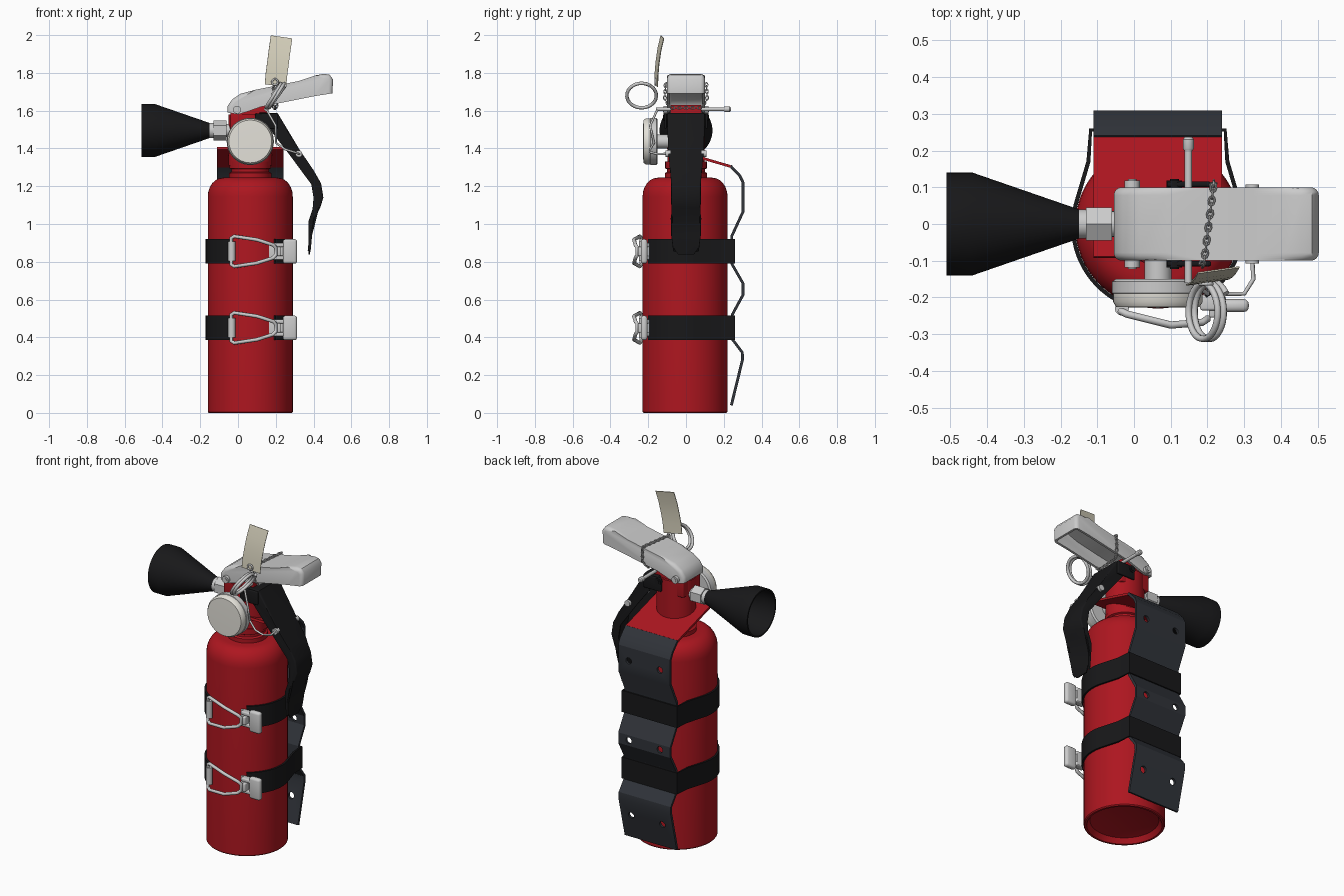
import bpy, bmesh
from math import sin, cos, pi, radians
from mathutils import Vector, Matrix

if "Cube" in bpy.data.objects:
    bpy.data.objects.remove(bpy.data.objects["Cube"])


def mat(name, col):
    m = bpy.data.materials.new(name)
    m.diffuse_color = (*col, 1)
    m.use_nodes = True
    m.node_tree.nodes["Principled BSDF"].inputs["Base Color"].default_value = m.diffuse_color
    return m


RED = mat("red_paint", (0.42, 0.008, 0.014))
BLACK = mat("black_plastic", (0.009, 0.009, 0.01))
SLATE = mat("dark_steel", (0.03, 0.034, 0.042))
CREAM = mat("cream_card", (0.72, 0.68, 0.54))
FACE = mat("gauge_white", (0.78, 0.76, 0.7))


def finish(ob, m=None, angle=35):
    """Bake modifiers or curve into a plain mesh and shade it."""
    dg = bpy.context.evaluated_depsgraph_get()
    me = bpy.data.meshes.new_from_object(ob.evaluated_get(dg))
    name, mw = ob.name, ob.matrix_world.copy()
    bpy.data.objects.remove(ob)
    new = bpy.data.objects.new(name, me)
    new.matrix_world = mw
    bpy.context.collection.objects.link(new)
    me.materials.clear()
    if m:
        me.materials.append(m)
    bpy.ops.object.select_all(action='DESELECT')
    new.select_set(True)
    bpy.context.view_layer.objects.active = new
    bpy.ops.object.shade_smooth_by_angle(angle=radians(angle))
    return new


def link(name, data):
    ob = bpy.data.objects.new(name, data)
    bpy.context.collection.objects.link(ob)
    return ob


def from_bm(name, bm):
    me = bpy.data.meshes.new(name)
    bm.to_mesh(me)
    bm.free()
    return link(name, me)


def lathe(name, prof, center, axis='Z', m=None, n=48, scale_y=1):
    """Revolve (radius, height) points around an axis through center."""
    rot = {'Z': Matrix(), 'X': Matrix.Rotation(pi / 2, 4, 'Y'),
           'Y': Matrix.Rotation(-pi / 2, 4, 'X')}[axis]
    bm = bmesh.new()
    rings = [[bm.verts.new((r * cos(2 * pi * k / n), scale_y * r * sin(2 * pi * k / n), h))
              for k in range(n)] for r, h in prof]
    for a, b in zip(rings, rings[1:]):
        for k in range(n):
            bm.faces.new((a[k], a[k - 1], b[k - 1], b[k]))
    bmesh.ops.remove_doubles(bm, verts=bm.verts[:], dist=1e-5)
    bmesh.ops.recalc_face_normals(bm, faces=bm.faces[:])
    bm.transform(Matrix.Translation(center) @ rot)
    return finish(from_bm(name, bm), m)


def rod(name, r, a, b, center, axis, m=None, n=24):
    return lathe(name, [(0, a), (r, a), (r, b), (0, b)], center, axis, m, n)


def tube(name, paths, r, cyclic=False, m=None, res=2):
    cu = bpy.data.curves.new(name, 'CURVE')
    cu.dimensions = '3D'
    cu.bevel_depth, cu.bevel_resolution = r, res
    cu.use_fill_caps = True
    for pts in paths:
        s = cu.splines.new('POLY')
        s.points.add(len(pts) - 1)
        for p, q in zip(s.points, pts):
            p.co = (*q, 1)
        s.use_cyclic_u = cyclic
    return finish(link(name, cu), m, 50)


def ribbon(name, pts, ext, thick, m, cutter=None):
    """Extrude an open path sideways into a thin plate."""
    bm = bmesh.new()
    a = [bm.verts.new(p) for p in pts]
    b = [bm.verts.new(Vector(p) + Vector(ext)) for p in pts]
    for i in range(len(a) - 1):
        bm.faces.new((a[i], a[i + 1], b[i + 1], b[i]))
    ob = from_bm(name, bm)
    s = ob.modifiers.new("thick", 'SOLIDIFY')
    s.thickness, s.offset = thick, 0
    if cutter:
        c = ob.modifiers.new("holes", 'BOOLEAN')
        c.object, c.solver = cutter, 'EXACT'
    return finish(ob, m, 25)


def box(name, c, size, bevel, m=None):
    bm = bmesh.new()
    bmesh.ops.create_cube(bm, size=1)
    bm.transform(Matrix.Translation(c) @ Matrix.Diagonal((*size, 1)))
    bmesh.ops.bevel(bm, geom=bm.edges[:], offset=bevel, segments=3, profile=0.5, affect='EDGES')
    return finish(from_bm(name, bm), m)


def channel(name, outer, inner, w, bevel, thick, m=None, width=None):
    """Hollow lever: outer path skinned, two cheeks, open on the inner path."""
    prof = outer + inner
    bm = bmesh.new()
    f = [bm.verts.new((x, -w, z)) for x, z in prof]
    b = [bm.verts.new((x, w, z)) for x, z in prof]
    bm.faces.new(f[::-1])
    bm.faces.new(b)
    for i in range(len(outer) - 1):
        bm.faces.new((f[i], f[i + 1], b[i + 1], b[i]))
    rim = [bm.edges.get((s[i], s[i + 1])) for s in (f, b) for i in range(len(outer) - 1)]
    bmesh.ops.bevel(bm, geom=rim, offset=bevel, segments=4, profile=0.5, affect='EDGES')
    if width:
        for v in bm.verts:
            v.co.y *= width(v.co.z)
    ob = from_bm(name, bm)
    s = ob.modifiers.new("wall", 'SOLIDIFY')
    s.thickness, s.offset = thick, -1
    return finish(ob, m, 40)


CX, CY = 0.065, -0.005

# Cylinder with rounded shoulder and recessed base
shoulder = [(0.145 + 0.08 * cos(t * pi / 12), 1.145 + 0.1 * sin(t * pi / 12)) for t in range(7)]
lathe("tank", [(0, 0.05), (0.12, 0.045), (0.19, 0.03), (0.208, 0), (0.22, 0), (0.225, 0.006)]
      + shoulder + [(0, 1.245)], (CX, CY, 0), m=RED, n=64)
lathe("neck_collar", [(0.112, 1.23), (0.112, 1.27), (0.1, 1.276), (0.1, 1.29), (0.11, 1.295),
                      (0.11, 1.33), (0, 1.33)], (CX, 0, 0), m=RED)
lathe("valve_body", [(0.115, 1.31), (0.115, 1.58), (0, 1.58)], (CX, 0, 0), m=RED, scale_y=0.85)
box("valve_top", (0.06, 0, 1.56), (0.2, 0.165, 0.14), 0.008, RED)

# Hanging plate and wavy wall bracket with screw holes
ribbon("hanger_plate", [(-0.11, -0.09, 1.4), (-0.11, 0.235, 1.305)], (0.35, 0, 0), 0.014, RED)
bm = bmesh.new()
for z in (1.14, 0.655, 0.19):
    for x in (-0.04, 0.17):
        bmesh.ops.create_cone(bm, cap_ends=True, segments=20, radius1=0.019, radius2=0.019, depth=0.3,
                              matrix=Matrix.Translation((x, 0.3, z)) @ Matrix.Rotation(pi / 2, 4, 'X'))
holes = from_bm("hole_cutter", bm)
holes.hide_render = True
wave = [(.235, 1.308), (.285, 1.255), (.302, 1.22), (.302, 1.065), (.242, .935), (.242, .79), (.302, .685),
        (.302, .625), (.245, .52), (.245, .39), (.298, .32), (.3, .285), (.24, .04)]
ribbon("wall_bracket", [(-0.11, y, z) for y, z in wave], (0.35, 0, 0), 0.015, SLATE, holes)
bpy.data.objects.remove(holes)


def arc(a0, a1, r=0.231, n=16):
    return [(CX + r * cos(radians(a0 + (a1 - a0) * i / n)), CY + r * sin(radians(a0 + (a1 - a0) * i / n)))
            for i in range(n + 1)]


# Two straps, each with a wire-loop buckle
path = arc(244, 165) + [(-0.124, 0.17), (-0.118, 0.256), (0.248, 0.256), (0.254, 0.17)] + arc(15, -56)
for tag, z in (("upper", 0.855), ("lower", 0.45)):
    ribbon(tag + "_strap", [(x, y, z - 0.065) for x, y in path], (0, 0, 0.13), 0.011, BLACK)
    rod(tag + "_buckle_roll", 0.019, -0.052, 0.052, (-0.033, -0.23, z), 'Z')
    half = [(-0.036, -0.237, 0.07), (-0.02, -0.245, 0.08), (0.1, -0.275, 0.062), (0.185, -0.268, 0.035),
            (0.2, -0.258, 0.02)]
    loop = [(x, y, z + h) for x, y, h in half] + [(x, y, z - h) for x, y, h in half[::-1]]
    tube(tag + "_buckle_wire", [loop], 0.01, True)
    box(tag + "_buckle_lever", (0.275, -0.222, z), (0.075, 0.035, 0.13), 0.014)
    for s in (-1, 1):
        box(tag + "_buckle_cheek", (0.215, -0.215, z + s * 0.034), (0.07, 0.04, 0.022), 0.006)
    box(tag + "_buckle_base", (0.2, -0.2, z), (0.09, 0.014, 0.085), 0.004)
    box(tag + "_buckle_hook", (0.215, -0.235, z), (0.022, 0.04, 0.05), 0.006)

# Pressure gauge
lathe("gauge_case", [(0, -0.15), (0.115, -0.15), (0.125, -0.157), (0.125, -0.188), (0.118, -0.192),
                     (0, -0.192)], (CX, 0, 1.437), 'Y')
lathe("gauge_face", [(0.122, -0.186), (0.122, -0.212), (0.113, -0.226), (0, -0.228)],
      (CX, 0, 1.437), 'Y', FACE)
rod("gauge_stem", 0.037, -0.155, -0.08, (CX, 0, 1.437), 'Y')

# Discharge horn and its fittings
lathe("horn", [(0.04, -0.15), (0.045, -0.165), (0.14, -0.44), (0.14, -0.51), (0.131, -0.51),
               (0.131, -0.44), (0.036, -0.17), (0, -0.17)], (0, 0, 1.495), 'X', BLACK)
rod("horn_connector", 0.04, -0.165, -0.125, (0, 0, 1.495), 'X')
rod("hex_nut", 0.052, -0.13, -0.06, (0, 0, 1.495), 'X', n=6)
rod("outlet_pipe", 0.035, -0.07, 0, (0, 0, 1.495), 'X')

# Top carrying handle, open underneath
channel("carry_handle",
        [(-0.055, 1.59), (-0.055, 1.625), (-0.03, 1.66), (0.015, 1.69), (0.09, 1.71), (0.2, 1.732),
         (0.325, 1.758), (0.41, 1.787), (0.455, 1.795), (0.485, 1.79), (0.503, 1.765), (0.5, 1.692)],
        [(0.4, 1.676), (0.27, 1.65), (0.18, 1.632), (0.12, 1.62), (0.05, 1.595), (0, 1.58)], 0.1, 0.022, 0.014)

# Squeeze lever, curving and tapering down the right side
channel("squeeze_lever",
        [(0.1, 1.565), (0.115, 1.59), (0.21, 1.587), (0.325, 1.395), (0.4, 1.285), (0.44, 1.215), (0.452, 1.14),
         (0.435, 1.085), (0.405, 1.03), (0.392, 0.94), (0.386, 0.87), (0.38, 0.838)],
        [(0.372, 0.86), (0.374, 0.94), (0.372, 1.01), (0.395, 1.08), (0.4, 1.14), (0.388, 1.21),
         (0.27, 1.37), (0.145, 1.53)], 0.1, 0.01, 0.008, BLACK,
        lambda z: 0.45 if z < 0.85 else 0.68 if z < 0.885 else 0.78 if z < 1.21 else min(1, 0.78 + (z - 1.21) * 0.9))
for s in (-1, 1):
    box("lever_hinge_cheek", (0.15, s * 0.108, 1.545), (0.12, 0.014, 0.08), 0.005, BLACK)

# Rivets, safety pin and lever tie
for x, z, m in ((-0.005, 1.605, None), (0.11, 1.565, BLACK)):
    rod("rivet", 0.012, -0.122, 0.122, (x, 0, z), 'Y', m, 16)
    for s in (-1, 1):
        rod("rivet_head", 0.021, s * 0.1, s * 0.118, (x, 0, z), 'Y', m)
rod("safety_pin", 0.01, -0.16, 0.21, (0.148, 0, 1.608), 'Y')
lathe("safety_pin_tip", [(0, 0.2), (0.012, 0.2), (0.015, 0.206), (0.015, 0.23), (0.01, 0.237), (0, 0.237)],
      (0.148, 0, 1.608), 'Y', n=24)
rod("tie_rod", 0.006, -0.1, 0.1, (0.322, 0, 1.372), 'Y', None, 12)
for s in (-1, 1):
    rod("tie_rod_end", 0.018, s * 0.082, s * 0.108, (0.322, 0, 1.372), 'Y')
tube("tie_wire", [[(0.148, -0.15, 1.61), (0.2, -0.19, 1.52), (0.2, -0.17, 1.43), (0.25, -0.19, 1.395),
                   (0.3, -0.19, 1.38), (0.325, -0.15, 1.37), (0.322, -0.1, 1.372)]], 0.006)

# Double-wound pull ring, tilted in x and z
d = Vector((0.56, 0, 0.83))
coil = []
for i in range(73):
    t = 4.3 * pi * i / 72
    p = Vector((0.18 + 0.035 * i / 72, -0.235, 1.68)) + 0.078 * (d * sin(t) + Vector((0, 1, 0)) * cos(t))
    coil.append(p[:])
tube("pull_ring", [coil], 0.009)

# Curved inspection tag
ribbon("inspection_tag", [(0.142, -0.166, 1.74), (0.147, -0.164, 1.8), (0.155, -0.159, 1.86),
                          (0.164, -0.149, 1.93), (0.174, -0.133, 1.998)],
       (0.113, 0.016, -0.016), 0.004, CREAM)
tube("tag_eyelet", [[(0.196 + 0.016 * cos(k * pi / 6), -0.163, 1.752 + 0.016 * sin(k * pi / 6))
                     for k in range(12)]], 0.005, True)

# Chain looped round the handle: alternating oval links
ring = [Vector(p) for p in ((0.19, -0.108, 1.742), (0.217, 0.108, 1.745), (0.217, 0.112, 1.66), (0.2, 0.08, 1.615),
                            (0.19, -0.08, 1.615), (0.185, -0.112, 1.66), (0.19, -0.108, 1.742))]
links = []
for a, b in zip(ring, ring[1:]):
    n = max(1, round((b - a).length / 0.018))
    t = (b - a).normalized()
    for i in range(n):
        c = a.lerp(b, (i + 0.5) / n)
        u = Vector((1, 0, 0)) if len(links) % 2 else t.cross(Vector((1, 0, 0)))
        links.append([(c + 0.013 * cos(k * pi / 4) * t + 0.008 * sin(k * pi / 4) * u)[:] for k in range(8)])
tube("chain", links, 0.0028, True, res=1)
